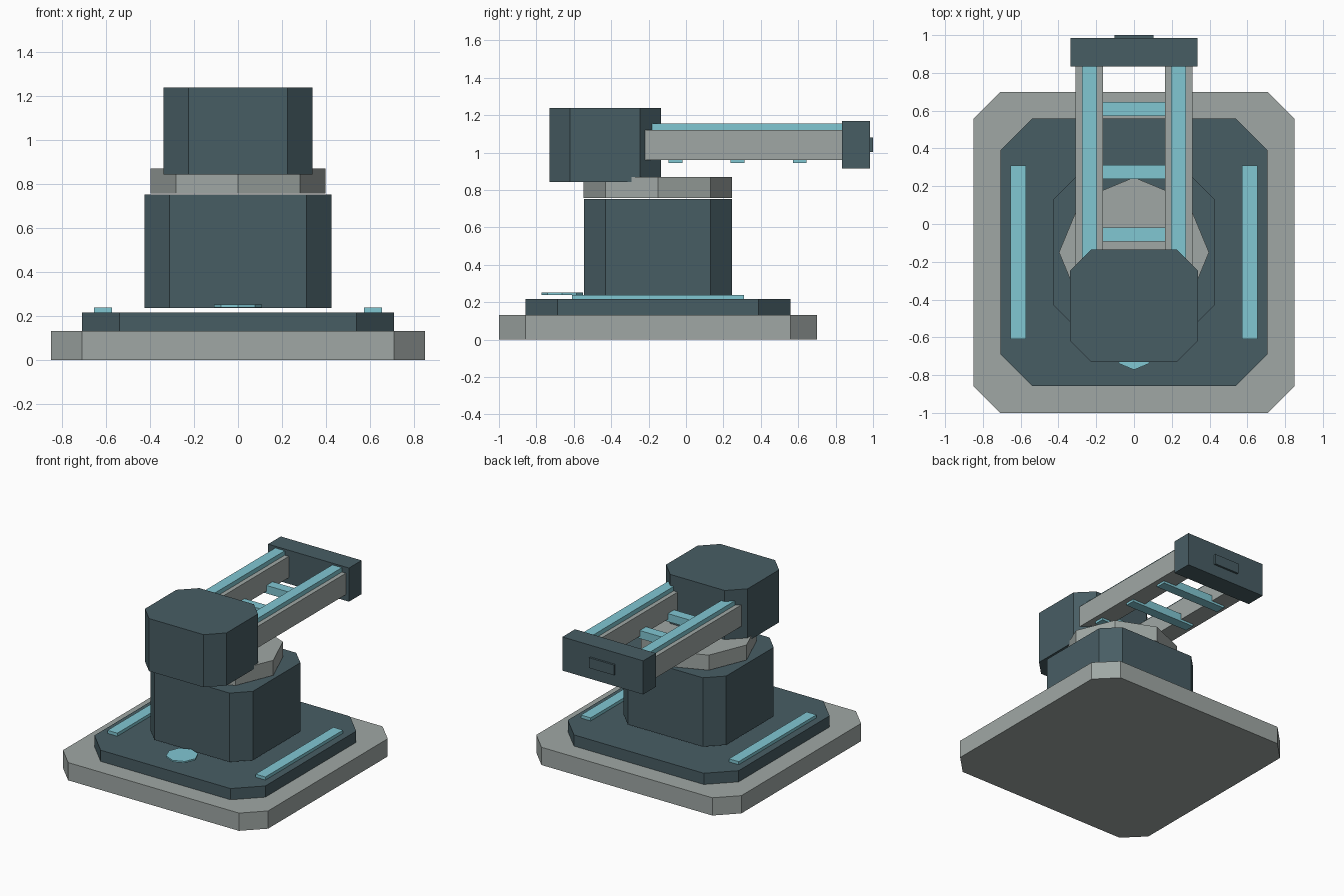
import bpy
import bmesh
import math

old = bpy.data.objects.get("Cube")
if old:
    bpy.data.objects.remove(old, do_unlink=True)


def material(name, rgb):
    mat = bpy.data.materials.new(name)
    mat.use_nodes = True
    mat.diffuse_color = (*rgb, 1)
    mat.node_tree.nodes["Principled BSDF"].inputs["Base Color"].default_value = (*rgb, 1)
    return mat


dark = material("dark slate", (0.064, 0.11, 0.127))
grey = material("stone grey", (0.35, 0.39, 0.375))
teal = material("pale teal", (0.22, 0.57, 0.65))


def prism(name, outline, z0, z1, mat):
    """Extrude a counter-clockwise outline from z0 up to z1."""
    bm = bmesh.new()
    face = bm.faces.new([bm.verts.new((x, y, z0)) for x, y in outline])
    top = bmesh.ops.extrude_face_region(bm, geom=[face])["geom"]
    verts = [v for v in top if isinstance(v, bmesh.types.BMVert)]
    bmesh.ops.translate(bm, verts=verts, vec=(0, 0, z1 - z0))
    bmesh.ops.recalc_face_normals(bm, faces=bm.faces)
    mesh = bpy.data.meshes.new(name)
    bm.to_mesh(mesh)
    bm.free()
    mesh.materials.append(mat)
    obj = bpy.data.objects.new(name, mesh)
    bpy.context.collection.objects.link(obj)
    return obj


def box(name, xs, ys, zs, mat):
    (x0, x1), (y0, y1) = xs, ys
    return prism(name, [(x0, y0), (x1, y0), (x1, y1), (x0, y1)], *zs, mat)


def chamfered(name, half, ys, zs, cut, mat):
    """Block centred on x with its four upright corners cut off."""
    y0, y1 = ys
    inner = half - cut
    outline = [(-inner, y0), (inner, y0), (half, y0 + cut), (half, y1 - cut),
               (inner, y1), (-inner, y1), (-half, y1 - cut), (-half, y0 + cut)]
    return prism(name, outline, *zs, mat)


def octagon(name, y, radius, zs, mat):
    angles = [i * math.pi / 4 for i in range(8)]
    outline = [(radius * math.cos(a), y + radius * math.sin(a)) for a in angles]
    return prism(name, outline, *zs, mat)


# Stepped base, tower, turntable and head
chamfered("base_slab", 0.85, (-1, 0.7), (0, 0.133), 0.142, grey)
chamfered("base_plinth", 0.708, (-0.858, 0.558), (0.133, 0.217), 0.17, dark)
chamfered("tower", 0.425, (-0.545, 0.245), (0.236, 0.752), 0.114, dark)
octagon("turntable", -0.15, 0.397, (0.757, 0.87), grey)
chamfered("head", 0.338, (-0.731, -0.135), (0.844, 1.238), 0.112, dark)

# Floor marker in front of the tower
octagon("front_marker", -0.662, 0.11, (0.24, 0.252), teal)

# Paired floor strips, arm rails and rail caps
for side, sign in (("left", 1), ("right", -1)):
    def span(a, b):
        return sorted((sign * a, sign * b))
    box(side + "_floor_strip", span(0.573, 0.654), (-0.61, 0.31), (0.217, 0.24), teal)
    box(side + "_arm_rail", span(0.164, 0.309), (-0.22, 0.84), (0.962, 1.122), grey)
    box(side + "_rail_cap", span(0.197, 0.276), (-0.183, 0.84), (1.122, 1.155), teal)

# Cross bars between the rails
for i in range(3):
    y = -0.056 + 0.332 * i
    box(f"cross_bar_{i + 1}", (-0.27, 0.27), (y - 0.037, y + 0.037), (0.945, 1.005), teal)

# Block and small plate at the end of the arm
box("end_block", (-0.335, 0.335), (0.835, 0.985), (0.916, 1.168), dark)
box("end_plate", (-0.103, 0.103), (0.985, 1), (1.003, 1.08), dark)
